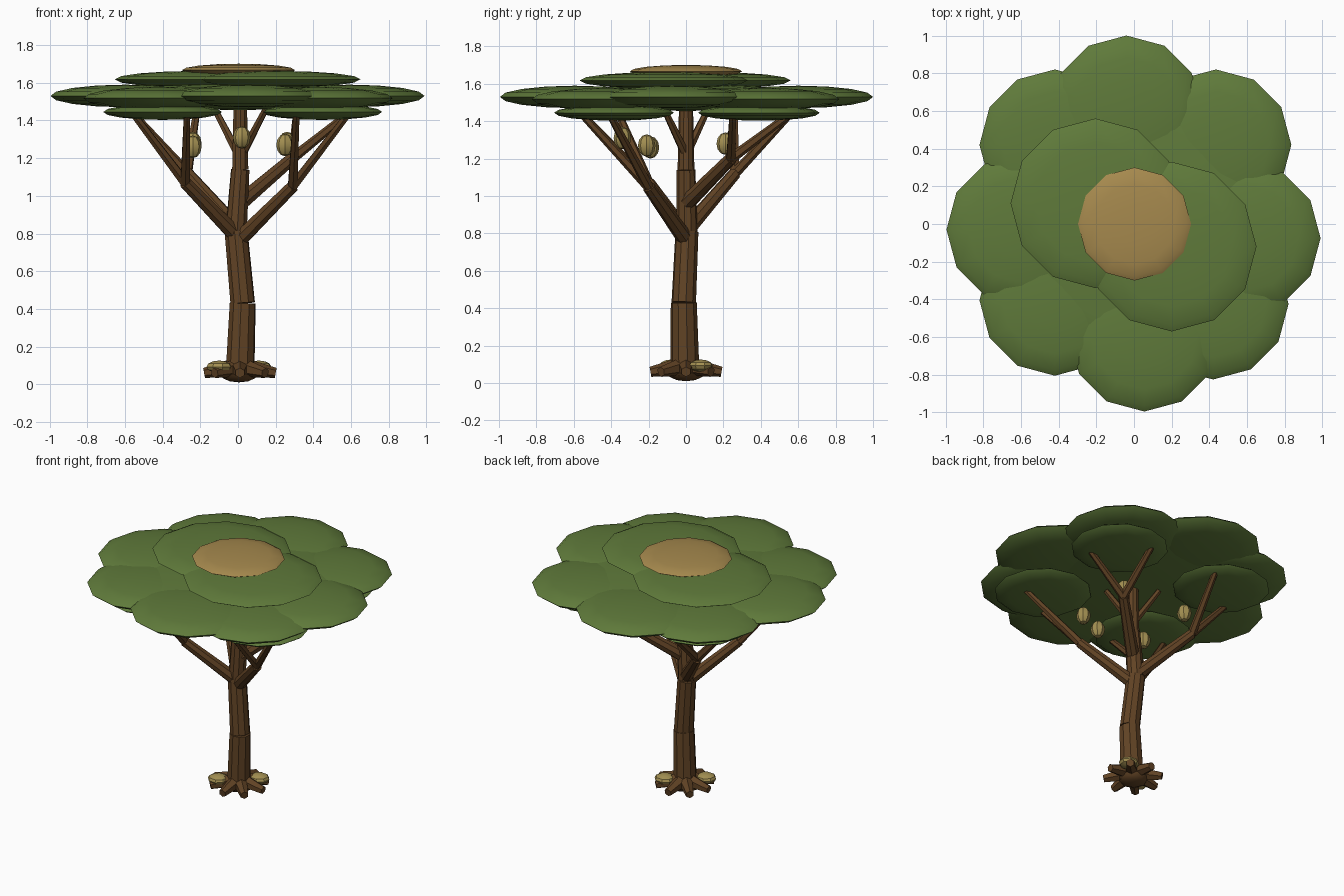
import bpy, math
from mathutils import Vector

if "Cube" in bpy.data.objects:
    bpy.data.objects.remove(bpy.data.objects["Cube"])


def material(name, rgb):
    m = bpy.data.materials.new(name)
    m.diffuse_color = (*rgb, 1)
    m.use_nodes = True
    m.node_tree.nodes["Principled BSDF"].inputs["Base Color"].default_value = m.diffuse_color
    return m


BARK = material("bark brown", (0.120, 0.056, 0.018))
LEAF = material("leaf green", (0.115, 0.195, 0.043))
BLOSSOM = material("dry gold", (0.38, 0.25, 0.075))
FRUIT = material("fruit yellow", (0.37, 0.28, 0.085))


def finish(name, mat, angle):
    ob = bpy.context.object
    ob.name = name
    ob.data.materials.append(mat)
    bpy.ops.object.shade_smooth_by_angle(angle=math.radians(angle))
    return ob


def limb(name, a, b, r1, r2, sides=8):
    """Tapered cylinder from a to b."""
    a, b = Vector(a), Vector(b)
    d = b - a
    bpy.ops.mesh.primitive_cone_add(
        vertices=sides, radius1=r1, radius2=r2, depth=d.length,
        location=(a + b) / 2, rotation=d.to_track_quat('Z', 'Y').to_euler())
    return finish(name, BARK, 35)


def blob(name, loc, size, mat, sides=12, rings=8, turn=0.0, angle=50):
    """Squashed sphere."""
    bpy.ops.mesh.primitive_uv_sphere_add(
        segments=sides, ring_count=rings, radius=1, location=loc,
        rotation=(0, 0, turn))
    bpy.context.object.scale = size
    bpy.ops.object.transform_apply(location=False, rotation=False, scale=True)
    return finish(name, mat, angle)


# Trunk in four slightly bent lengths
joints = [(0.01, -0.005, 0.04), (0.025, -0.012, 0.43), (-0.01, 0.005, 0.81),
          (0.012, 0.0, 1.14), (0.012, 0.0, 1.46)]
radii = [(0.078, 0.070), (0.066, 0.062), (0.058, 0.050), (0.045, 0.038)]
for i, (r1, r2) in enumerate(radii):
    limb(f"trunk_{i + 1}", joints[i], joints[i + 1], r1, r2, 10)

# Four branches, each forking into two twigs
branches = [
    ((0.02, -0.01, 0.78), (0.29, -0.20, 1.05), [(0.59, -0.41), (0.31, -0.56)]),
    ((-0.02, 0.02, 0.84), (-0.27, 0.26, 1.12), [(-0.56, 0.26), (-0.22, 0.56)]),
    ((0.02, 0.01, 0.97), (0.29, 0.24, 1.20), [(0.59, 0.25), (0.31, 0.56)]),
    ((-0.01, 0.00, 0.79), (-0.28, -0.20, 1.07), [(-0.56, -0.36), (-0.27, -0.56)]),
]
for i, (base, fork, tips) in enumerate(branches):
    limb(f"branch_{i + 1}", base, fork, 0.044, 0.034)
    for j, (x, y) in enumerate(tips):
        limb(f"twig_{i + 1}_{j + 1}", fork, (x, y, 1.44), 0.028, 0.019, 6)

# Small twigs at the top of the trunk
for s in (-1, 1):
    limb("crown_twig", (0.012 + s * 0.02, -s * 0.01, 1.24),
         (0.012 + s * 0.13, -s * 0.11, 1.45), 0.024, 0.018, 6)

# Roots spreading from the foot of the trunk
for i in range(8):
    a = math.radians(45 * i - 90)
    c, s = math.cos(a), math.sin(a)
    limb(f"root_{i + 1}", (0.05 * c + 0.01, 0.05 * s, 0.085),
         (0.19 * c + 0.01, 0.19 * s, 0.06), 0.046, 0.027, 6)
blob("root_base", (0.005, 0, 0.055), (0.10, 0.10, 0.045), BARK, 8, 6)

# Pale stones resting on the roots
for p in ((-0.10, -0.08, 0.093), (0.11, 0.08, 0.093)):
    blob("stone", p, (0.07, 0.065, 0.033), FRUIT, 8, 6, 0.3, 30)

# Hanging fruit
for p in ((0.25, -0.21, 1.27), (0.02, -0.34, 1.31), (0.26, 0.21, 1.28),
          (-0.24, -0.19, 1.26), (-0.24, 0.22, 1.28)):
    blob("fruit", p, (0.047, 0.047, 0.06), FRUIT, 8, 6, 0, 30)

# Lower leaf pads over the twigs
for x, y in ((0.45, -0.38), (0.44, 0.38), (-0.40, 0.40), (-0.40, -0.39)):
    blob("lower_leaf_pad", (x, y, 1.445), (0.315, 0.315, 0.042), LEAF)

# Main canopy: centre pad with a ring of eight
blob("centre_leaf_pad", (0, 0, 1.525), (0.75, 0.75, 0.07), LEAF, 16, 8)
ring = [(0.59, -0.075), (0.435, 0.42), (-0.04, 0.60), (-0.42, 0.42),
        (-0.595, -0.03), (-0.42, -0.405), (0.055, -0.595), (0.42, -0.425)]
for i, (x, y) in enumerate(ring):
    blob(f"ring_leaf_pad_{i + 1}", (x, y, 1.53 - 0.012 * (i % 2)),
         (0.40, 0.40, 0.06), LEAF)

# Upper pads and the golden cap
for x, y in ((-0.205, 0.11), (0.20, -0.12)):
    blob("upper_leaf_pad", (x, y, 1.618), (0.45, 0.45, 0.045), LEAF)
blob("golden_cap", (0.003, 0, 1.667), (0.30, 0.30, 0.034), BLOSSOM)
